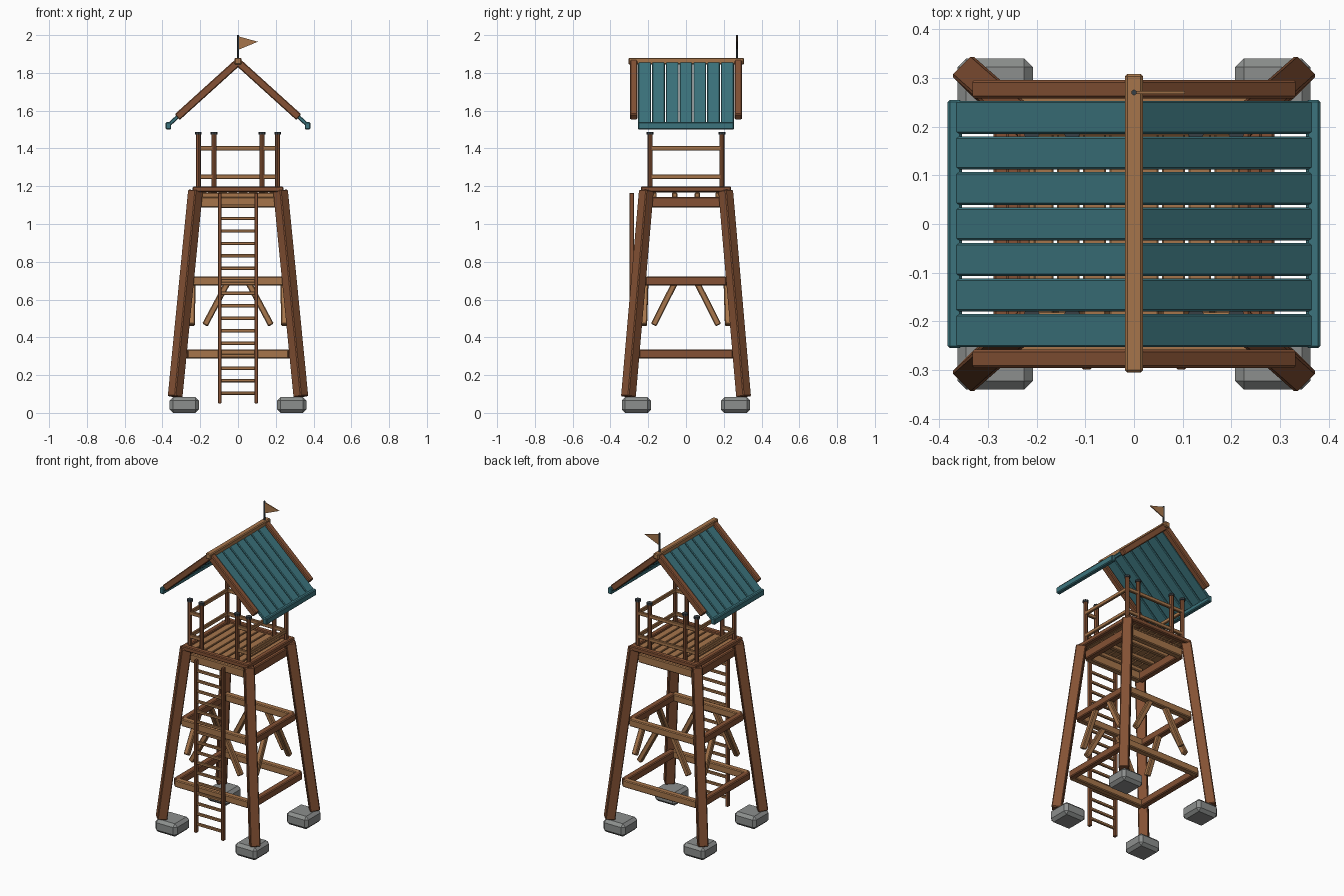
import bpy, bmesh, math
from mathutils import Vector, Matrix

if "Cube" in bpy.data.objects:
    bpy.data.objects.remove(bpy.data.objects["Cube"])


def srgb(r, g, b):
    f = lambda c: c / 12.92 if c <= 0.04045 else ((c + 0.055) / 1.055) ** 2.4
    return (f(r), f(g), f(b), 1.0)


def material(name, r, g, b):
    m = bpy.data.materials.new(name)
    m.diffuse_color = srgb(r, g, b)
    m.use_nodes = True
    m.node_tree.nodes["Principled BSDF"].inputs["Base Color"].default_value = m.diffuse_color
    return m


DARK = material("dark_wood", 0.52, 0.32, 0.205)
TAN = material("light_wood", 0.65, 0.46, 0.295)
TEAL = material("teal_paint", 0.235, 0.455, 0.49)
STONE = material("grey_stone", 0.55, 0.56, 0.555)
IRON = material("dark_iron", 0.22, 0.25, 0.27)


def finish(name, bm, mat):
    bmesh.ops.recalc_face_normals(bm, faces=bm.faces[:])
    me = bpy.data.meshes.new(name)
    bm.to_mesh(me)
    bm.free()
    me.materials.append(mat)
    ob = bpy.data.objects.new(name, me)
    bpy.context.collection.objects.link(ob)
    return ob


def frame(a, b, hint):
    """Matrix with local z along a-b and local x along the hint side."""
    d = (b - a).normalized()
    y = d.cross(Vector(hint)).normalized()
    x = y.cross(d)
    m = Matrix((x, y, d)).transposed().to_4x4()
    m.translation = (a + b) / 2
    return m


def beams(name, segs, w, h, mat, hint=(0, 0, 1), bevel=0.005):
    """Bevelled bars; w is measured along the hint, h across it.
    A segment may carry its own hint as a third entry."""
    bm = bmesh.new()
    for s in segs:
        a, b = Vector(s[0]), Vector(s[1])
        m = frame(a, b, s[2] if len(s) > 2 else hint)
        m = m @ Matrix.Diagonal((w, h, (b - a).length, 1))
        vs = bmesh.ops.create_cube(bm, size=1, matrix=m)["verts"]
        es = list({e for v in vs for e in v.link_edges})
        bmesh.ops.bevel(bm, geom=es, offset=bevel, segments=1,
                        affect='EDGES', profile=0.5)
    return finish(name, bm, mat)


def rods(name, segs, r, mat, sides=8):
    bm = bmesh.new()
    for a, b in segs:
        a, b = Vector(a), Vector(b)
        hint = (1, 0, 0) if abs((b - a).normalized().x) < 0.9 else (0, 0, 1)
        bmesh.ops.create_cone(bm, cap_ends=True, segments=sides, radius1=r,
                              radius2=r, depth=(b - a).length,
                              matrix=frame(a, b, hint))
    return finish(name, bm, mat)


CORNERS = [(sx, sy) for sx in (-1, 1) for sy in (-1, 1)]

# Footing stones
beams("footing_stones", [((sx * 0.285, sy * 0.2625, 0), (sx * 0.285, sy * 0.2625, 0.083))
                         for sx, sy in CORNERS], 0.155, 0.155, STONE, (1, 0, 0), 0.018)

# Splayed legs, turned to face the diagonals
beams("legs", [((sx * 0.333, sy * 0.305, 0.085), (sx * 0.225, sy * 0.21, 1.178), (sx, sy, 0))
               for sx, sy in CORNERS], 0.06, 0.06, DARK)

# Horizontal rings of cross beams: height, half depth, half width, beam size
for label, z, hx, hy, t in (("lower", 0.312, 0.268, 0.248, 0.046),
                            ("middle", 0.698, 0.243, 0.215, 0.046),
                            ("upper", 1.115, 0.20, 0.185, 0.055)):
    beams(label + "_cross_beams",
          [((-hx, s * hy, z), (hx, s * hy, z)) for s in (-1, 1)], t, 0.04, TAN)
    beams(label + "_side_beams",
          [((s * hx, -hy, z), (s * hx, hy, z)) for s in (-1, 1)], t, 0.04, DARK)

# Diagonal braces under the middle ring
beams("front_back_braces", [((sx * 0.175, sy * 0.222, 0.465), (sx * 0.055, sy * 0.215, 0.69), (0, 1, 0))
                            for sx, sy in CORNERS], 0.032, 0.032, TAN)
beams("side_braces", [((sx * 0.245, sy * 0.172, 0.465), (sx * 0.24, sy * 0.058, 0.69), (1, 0, 0))
                      for sx, sy in CORNERS], 0.032, 0.032, TAN)

# Platform: joists, deck planks and rim
beams("joists", [((-0.2, y, 1.152), (0.2, y, 1.152)) for y in (-0.17, -0.06, 0.06, 0.17)],
      0.028, 0.03, TAN)
beams("deck_planks", [((-0.189 + i * 0.054, -0.21, 1.175), (-0.189 + i * 0.054, 0.21, 1.175))
                      for i in range(8)], 0.018, 0.047, TAN, bevel=0.003)
beams("platform_rim",
      [((-0.24, s * 0.222, 1.184), (0.24, s * 0.222, 1.184)) for s in (-1, 1)] +
      [((s * 0.222, -0.238, 1.184), (s * 0.222, 0.238, 1.184)) for s in (-1, 1)],
      0.03, 0.034, DARK)

# Railing posts with iron caps
posts = [(x, sy * 0.19) for x in (-0.21, -0.127, 0.127, 0.21) for sy in (-1, 1)]
rods("railing_posts", [((x, y, 1.165), (x, y, 1.477)) for x, y in posts], 0.0135, DARK)
rods("post_caps", [((x, y, 1.474), (x, y, 1.488)) for x, y in posts], 0.018, IRON)

# Rails: full on back and sides, open at the ladder
rails = []
for z in (1.25, 1.40):
    rails.append(((-0.21, 0.19, z), (0.21, 0.19, z)))
    for s in (-1, 1):
        rails.append(((s * 0.21, -0.19, z), (s * 0.21, 0.19, z)))
        rails.append(((s * 0.21, -0.19, z), (s * 0.127, -0.19, z)))
beams("rails", rails, 0.024, 0.016, TAN, bevel=0.003)

# Ladder
beams("ladder_stringers", [((s * 0.097, -0.287, 0.05), (s * 0.097, -0.287, 1.165))
                           for s in (-1, 1)], 0.019, 0.024, DARK, (1, 0, 0), 0.003)
beams("ladder_rungs", [((-0.095, -0.287, 0.105 + 0.066 * i), (0.095, -0.287, 0.105 + 0.066 * i))
                       for i in range(16)], 0.018, 0.014, TAN, bevel=0.003)

# Roof: planks, eave boards, gable rafters and ridge beam
slope = lambda x: 1.857 - 0.905 * abs(x)
planks, eaves, rafters = [], [], []
for s in (-1, 1):
    up = (s * 0.67, 0, 0.74)
    for i in range(7):
        y = -0.219 + i * 0.073
        planks.append(((s * 0.006, y, slope(0.006)), (s * 0.362, y, slope(0.362)), up))
    eaves.append(((s * 0.368, -0.255, 1.521), (s * 0.368, 0.255, 1.521)))
    for t in (-1, 1):
        rafters.append(((0, t * 0.277, slope(0)), (s * 0.322, t * 0.277, slope(0.322)), up))
beams("roof_planks", planks, 0.02, 0.068, TEAL, bevel=0.004)
beams("eave_boards", eaves, 0.04, 0.029, TEAL)
beams("gable_rafters", rafters, 0.04, 0.038, DARK)
beams("ridge_beam", [((0, -0.305, 1.862), (0, 0.308, 1.862))], 0.036, 0.037, TAN)

# Flag pole and pennant
rods("flag_pole", [((0, 0.27, 1.87), (0, 0.27, 2.0))], 0.006, IRON, 6)
bm = bmesh.new()
sides = [[bm.verts.new((x, y, z)) for x, z in ((0.004, 1.993), (0.105, 1.965), (0.004, 1.923))]
         for y in (0.267, 0.273)]
bm.faces.new(sides[0])
bm.faces.new(sides[1][::-1])
for i in range(3):
    j = (i + 1) % 3
    bm.faces.new((sides[0][i], sides[1][i], sides[1][j], sides[0][j]))
finish("pennant", bm, TAN)
